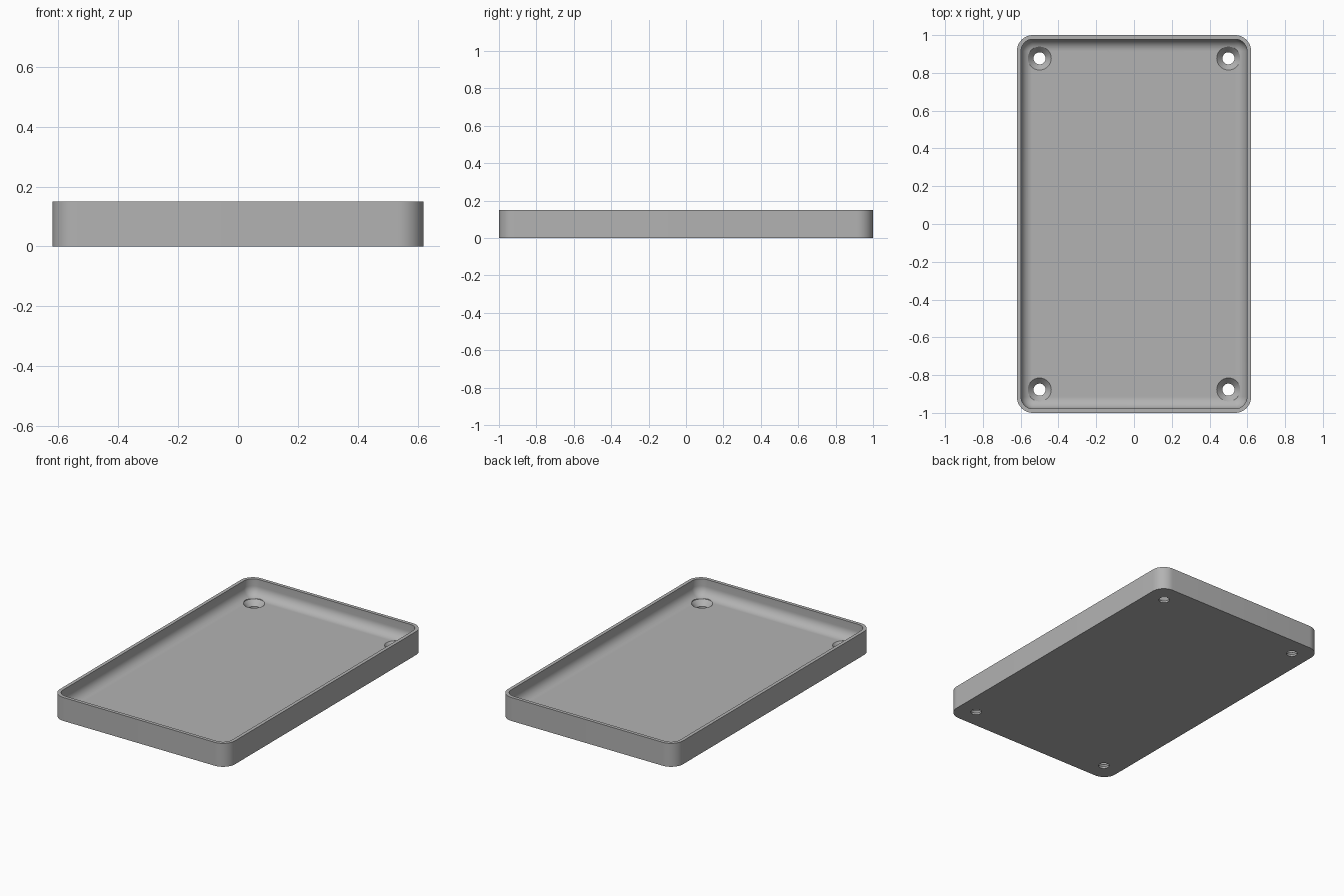
import bpy, bmesh, math
from mathutils import Vector

cube = bpy.data.objects.get("Cube")
if cube:
    bpy.data.objects.remove(cube, do_unlink=True)

HALF_X, HALF_Y, HEIGHT = 0.62, 1.0, 0.15
CORNER, WALL, FLOOR, FILLET = 0.085, 0.022, 0.045, 0.06
ARC = 12

grey = bpy.data.materials.new("plain grey")
grey.use_nodes = True
colour = (0.45, 0.45, 0.45, 1)
grey.diffuse_color = colour
grey.node_tree.nodes["Principled BSDF"].inputs["Base Color"].default_value = colour


def make_object(name, bm):
    bmesh.ops.recalc_face_normals(bm, faces=bm.faces)
    mesh = bpy.data.meshes.new(name)
    bm.to_mesh(mesh)
    bm.free()
    mesh.materials.append(grey)
    obj = bpy.data.objects.new(name, mesh)
    bpy.context.collection.objects.link(obj)
    return obj


def loft(bm, rings):
    """Skin a stack of equal vertex loops and cap both ends."""
    loops = [[bm.verts.new(p) for p in ring] for ring in rings]
    n = len(loops[0])
    for a, b in zip(loops, loops[1:]):
        for i in range(n):
            j = (i + 1) % n
            bm.faces.new((a[i], a[j], b[j], b[i]))
    bm.faces.new(loops[0])
    bm.faces.new(loops[-1])


def rounded_rect(inset, z):
    r = CORNER - inset
    cx, cy = HALF_X - CORNER, HALF_Y - CORNER
    ring = []
    for k, (sx, sy) in enumerate(((1, 1), (-1, 1), (-1, -1), (1, -1))):
        for i in range(ARC + 1):
            t = math.pi / 2 * (k + i / ARC)
            ring.append(Vector((sx * cx + r * math.cos(t), sy * cy + r * math.sin(t), z)))
    return ring


def circle(x, y, r, z, n=40):
    return [Vector((x + r * math.cos(math.tau * i / n), y + r * math.sin(math.tau * i / n), z))
            for i in range(n)]


# Tray: outer wall, flat rim, inner wall and rounded transition to the floor
rings = [rounded_rect(0, 0), rounded_rect(0, HEIGHT), rounded_rect(WALL, HEIGHT)]
for i in range(ARC + 1):
    t = math.pi / 2 * i / ARC
    rings.append(rounded_rect(WALL + FILLET * (1 - math.cos(t)),
                              FLOOR + FILLET * (1 - math.sin(t))))
bm = bmesh.new()
loft(bm, rings)
tray = make_object("tray", bm)

# Countersunk screw holes in the four corners
bm = bmesh.new()
for x in (-0.5, 0.5):
    for y in (-0.877, 0.877):
        profile = ((0.032, -0.05), (0.032, 0.012), (0.062, FLOOR), (0.062, 0.2))
        loft(bm, [circle(x, y, r, z) for r, z in profile])
cutter = make_object("screw_hole_cutter", bm)
cutter.hide_render = True

holes = tray.modifiers.new("screw holes", "BOOLEAN")
holes.operation = "DIFFERENCE"
holes.solver = "EXACT"
holes.object = cutter
bpy.context.view_layer.objects.active = tray
tray.select_set(True)
bpy.ops.object.modifier_apply(modifier=holes.name)
bpy.data.objects.remove(cutter, do_unlink=True)

bpy.ops.object.shade_smooth_by_angle(angle=math.radians(30))
